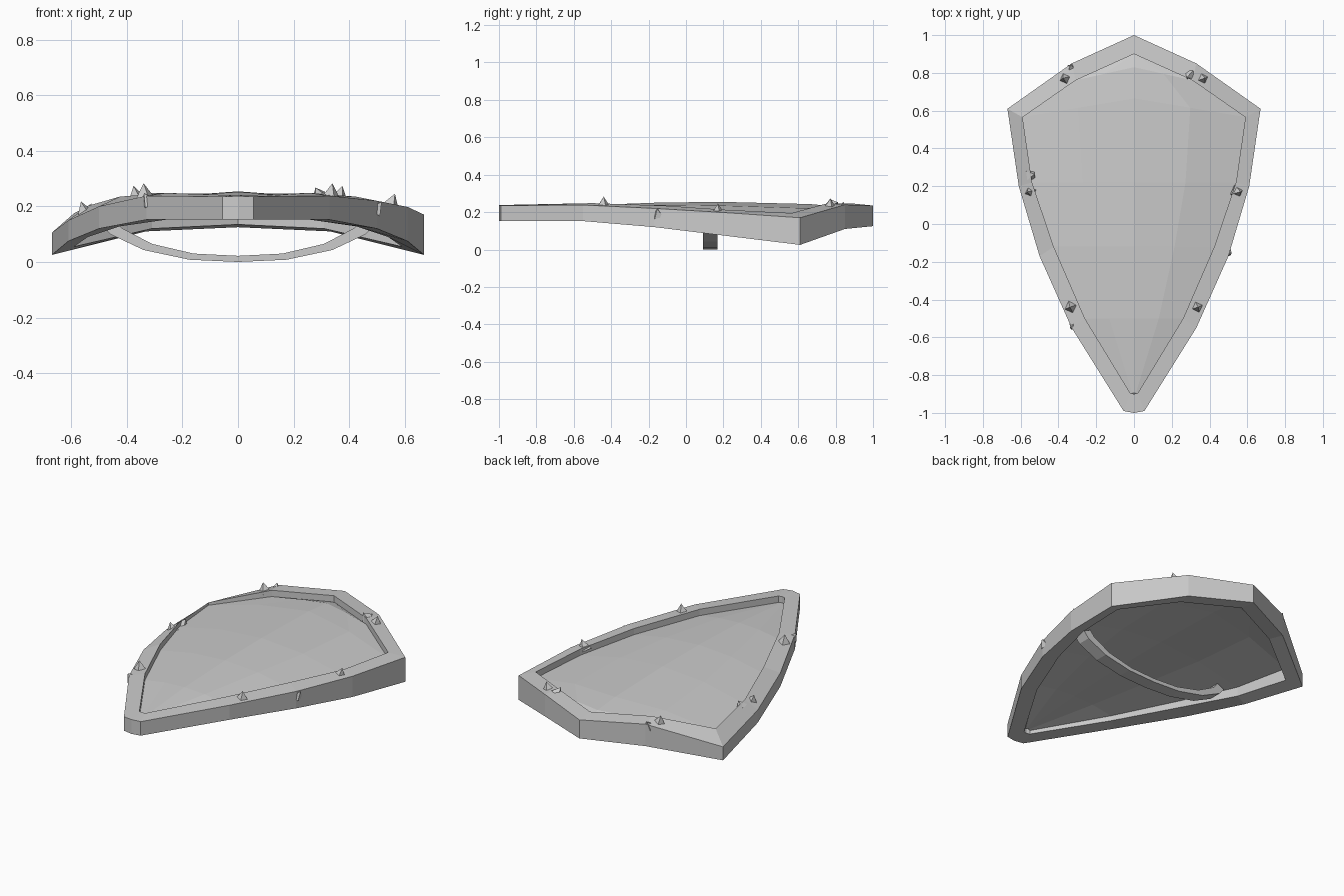
import bpy, math
from mathutils import Vector

if "Cube" in bpy.data.objects:
    bpy.data.objects.remove(bpy.data.objects["Cube"])


def make(name, verts, faces):
    me = bpy.data.meshes.new(name)
    me.from_pydata(verts, [], faces)
    me.update()
    ob = bpy.data.objects.new(name, me)
    bpy.context.collection.objects.link(ob)
    import bmesh
    bm = bmesh.new()
    bm.from_mesh(me)
    bmesh.ops.recalc_face_normals(bm, faces=bm.faces)
    bm.to_mesh(me)
    bm.free()
    return ob


# right half outline from top point to tail: x, y, top z, bottom z
outer = [(0, 1, .235, .125), (.33, .85, .24, .11), (.67, .61, .17, .025),
         (.61, .2, .198, .075), (.5, -.17, .22, .12), (.33, -.55, .238, .152),
         (.055, -.99, .235, .152), (0, -1, .237, .152)]
inner = [(0, .9, .245, .135), (.31, .76, .248, .12), (.59, .565, .195, .055),
         (.54, .22, .212, .09), (.425, -.12, .235, .128), (.26, -.5, .248, .152),
         (.02, -.895, .24, .155), (0, -.9, .24, .155)]


def loop(half, drop):
    # mirrored closed loop; the left cheek's top edge is worn lower
    left = []
    for i in range(len(half) - 2, 0, -1):
        x, y, t, b = half[i]
        left.append((-x, y, t - drop.get(i, 0), b))
    return half + left


ol = loop(outer, {2: .065, 3: .048, 4: .02})
il = loop(inner, {2: .02, 3: .01})
n = len(ol)

# rim frame
verts = ([(p[0], p[1], p[2]) for p in ol] + [(p[0], p[1], p[3]) for p in ol] +
         [(p[0], p[1], p[3]) for p in il] + [(p[0], p[1], p[2]) for p in il])
faces = []
for k in range(4):
    for i in range(n):
        j, m = (i + 1) % n, (k + 1) % 4
        faces.append((k * n + i, k * n + j, m * n + j, m * n + i))
make("rim", verts, faces)

# domed, recessed centre panel
crown = [.205, .228, .243, .254, .252, .238, .205, .2]
cols = [-1, -.5, 0, .5, 1]
pv, pf = [], []
for (x, y, t, b), c in zip(inner, crown):
    e = t - .038
    for u in cols:
        w = max(x, .003) * 1.01 * u
        # centre of each row bows toward the top of the shield
        bow = {1: .07, 2: .1}.get(inner.index((x, y, t, b)), 0) * (1 - abs(u))
        pv.append((w, y + bow, e + (c - e) * (1 - abs(u) ** 2)))
for r in range(len(inner) - 1):
    for k in range(4):
        a = r * 5 + k
        pf.append((a, a + 1, a + 6, a + 5))
panel = make("panel", pv, pf)
if panel.data.polygons[0].normal.z < 0:
    panel.data.flip_normals()
sol = panel.modifiers.new("thickness", 'SOLIDIFY')
sol.thickness = .03
sol.offset = -1

# arm strap under the panel
arc = [(-.49, .14), (-.46, .105), (-.34, .048), (-.175, .013), (0, .005),
       (.175, .013), (.34, .048), (.46, .105), (.49, .14)]
sv, sf = [], []
for x, z in arc:
    lift = .022
    s = -x * .09
    for y, h in ((.092, 0), (.168, 0), (.168, lift), (.092, lift)):
        sv.append((x + s * (h > 0), y, z - .005 + h))
for i in range(len(arc) - 1):
    for k in range(4):
        m = (k + 1) % 4
        sf.append((i * 4 + k, i * 4 + m, i * 4 + 4 + m, i * 4 + 4 + k))
sf += [(0, 1, 2, 3), tuple(len(sv) - 4 + k for k in range(4))]
make("arm_strap", sv, sf)


# pyramid spikes and studs on the rim
def spike(name, pos, tilt, r=.04, h=.045, turn=.35):
    nrm = Vector(tilt).normalized()
    q = Vector((0, 0, 1)).rotation_difference(nrm)
    pts = [Vector((r * math.cos(turn + k * math.pi / 2),
                   r * math.sin(turn + k * math.pi / 2), -.015)) for k in range(4)]
    pts.append(Vector((0, 0, h)))
    make(name, [q @ p + Vector(pos) for p in pts],
         [(3, 2, 1, 0)] + [(k, (k + 1) % 4, 4) for k in range(4)])


for s in (-1, 1):
    low = .028 if s < 0 else 0
    spike("spike_upper", (s * .365, .77, .23), (s * .25, .05, 1))
    spike("spike_middle", (s * .55, .17, .203 - low), (s * .35, 0, 1))
    spike("spike_lower", (s * .335, -.44, .238), (s * .1, 0, 1))

# smaller tilted shards
for x, y, z, tx, ty in ((-.33, .83, .23, -.2, .6), (.29, .785, .245, -.5, -.5),
                        (-.54, .26, .185, .5, .2), (.5, -.15, .195, .8, -.2),
                        (-.325, -.54, .225, -.6, -.4)):
    spike("shard", (x, y, z), (tx, ty, 1), .034, .028, .9)
